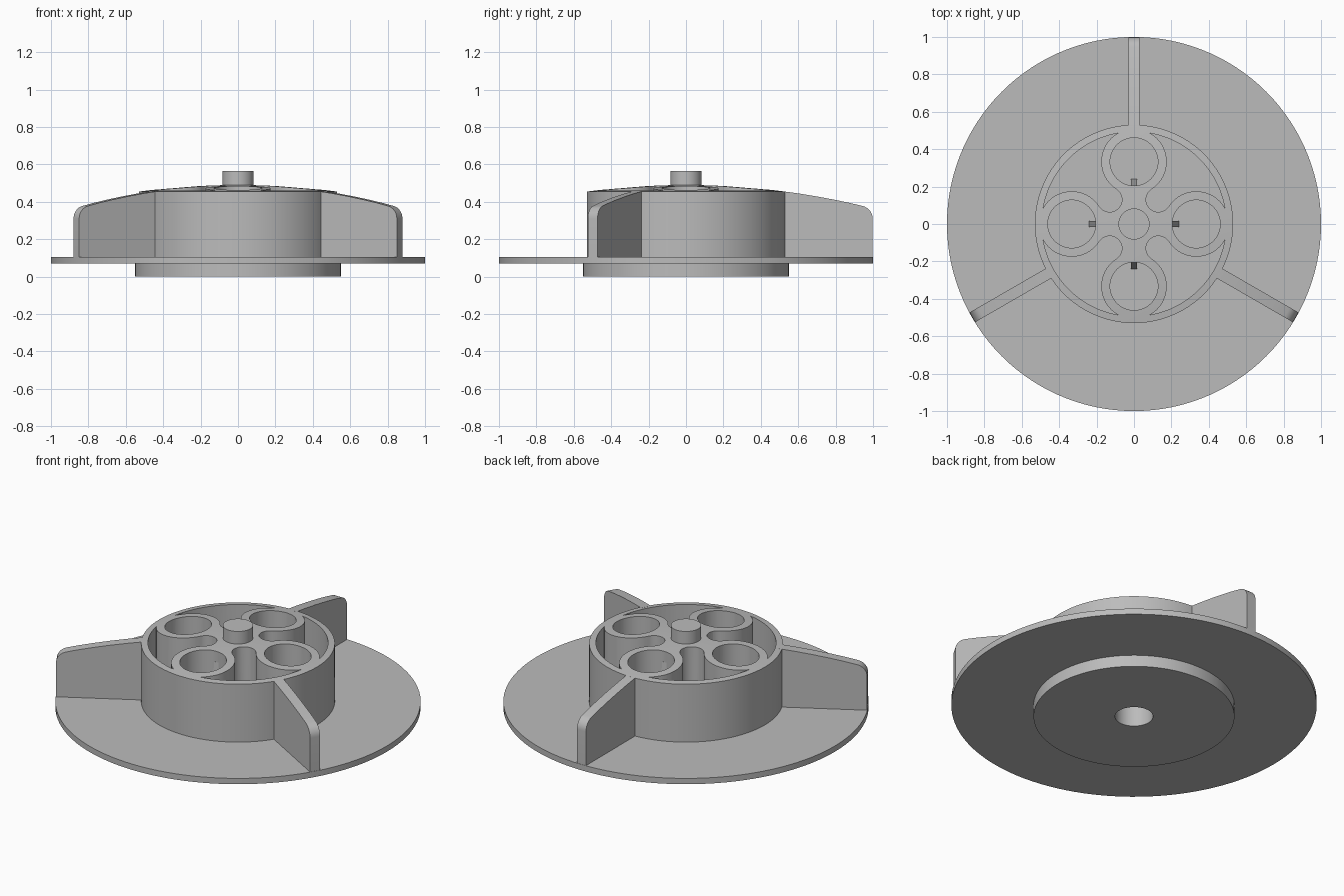
import bpy, bmesh, math
from math import cos, sin, radians, pi
from mathutils import Matrix, Vector

if "Cube" in bpy.data.objects:
    bpy.data.objects.remove(bpy.data.objects["Cube"], do_unlink=True)

grey = bpy.data.materials.new("light grey plastic")
grey.use_nodes = True
grey.diffuse_color = (0.5, 0.5, 0.5, 1)
grey.node_tree.nodes["Principled BSDF"].inputs["Base Color"].default_value = (0.5, 0.5, 0.5, 1)

DISC_TOP, RIM_R, RING_IN = 0.105, 0.53, 0.493
TUBE_D, TUBE_R, BORE_R, FILLET = 0.333, 0.175, 0.128, 0.066


def dome(r):
    """Height of the shallow crown at radius r."""
    return 0.49 - r * r / 8


def make_object(name, bm):
    bmesh.ops.recalc_face_normals(bm, faces=bm.faces)
    mesh = bpy.data.meshes.new(name)
    bm.to_mesh(mesh)
    bm.free()
    mesh.materials.append(grey)
    obj = bpy.data.objects.new(name, mesh)
    bpy.context.collection.objects.link(obj)
    return obj


def add_prism(bm, points, offset, matrix=Matrix()):
    """Extrude a closed outline along an offset vector."""
    face = bm.faces.new([bm.verts.new(matrix @ Vector(p)) for p in points])
    new = bmesh.ops.extrude_face_region(bm, geom=[face])["geom"]
    move = matrix.to_3x3() @ Vector(offset)
    bmesh.ops.translate(bm, vec=move, verts=[v for v in new if isinstance(v, bmesh.types.BMVert)])


def arc(cx, cy, r, start, end, n):
    steps = [start + (end - start) * i / n for i in range(n + 1)]
    return [(cx + r * cos(a), cy + r * sin(a)) for a in steps]


def turn(degrees):
    return Matrix.Rotation(radians(degrees), 4, "Z")


def smooth(obj):
    bpy.ops.object.select_all(action="DESELECT")
    obj.select_set(True)
    bpy.context.view_layer.objects.active = obj
    bpy.ops.object.shade_smooth_by_angle(angle=radians(30))


# Turned body: post, domed hub, wide disc, lower step and blind shaft hole
profile = [(0, 0.565), (0.083, 0.565)]
profile += [(r, dome(r)) for r in (0.083, 0.2, 0.3, 0.4, 0.47, RIM_R)]
profile += [(RIM_R, DISC_TOP), (1, DISC_TOP), (1, 0.07), (0.55, 0.07), (0.55, 0), (0.104, 0), (0.104, 0.25), (0, 0.25)]
bm = bmesh.new()
verts = [bm.verts.new((r, 0, z)) for r, z in profile]
edges = [bm.edges.new(pair) for pair in zip(verts, verts[1:])]
bmesh.ops.spin(bm, geom=verts + edges, cent=(0, 0, 0), axis=(0, 0, 1), angle=2 * pi, steps=120)
bmesh.ops.remove_doubles(bm, verts=bm.verts, dist=1e-4)
body = make_object("hub_and_disc", bm)

# Pocket outline: ring arc, tube arc, rounded inner end, tube arc
reach = TUBE_R + FILLET
c = (TUBE_D - math.sqrt(2 * reach ** 2 - TUBE_D ** 2)) / 2
lean = math.atan2(c, TUBE_D - c)
tip = math.acos((RING_IN ** 2 - TUBE_D ** 2 - TUBE_R ** 2) / (2 * TUBE_D * TUBE_R))
phi = math.atan2(TUBE_R * sin(tip), TUBE_D + TUBE_R * cos(tip))
outline = arc(0, 0, RING_IN, phi, pi / 2 - phi, 24)[:-1]
outline += arc(0, TUBE_D, TUBE_R, pi / 2 - tip, lean - pi / 2, 24)[:-1]
outline += arc(c, c, FILLET, pi / 2 + lean, 2 * pi - lean, 24)[:-1]
outline += arc(TUBE_D, 0, TUBE_R, pi - lean, tip, 24)[:-1]

# Cutters for four pockets and four bores
bm = bmesh.new()
bore = arc(TUBE_D, 0, BORE_R, 0, 2 * pi, 48)[:-1]
for k in range(4):
    for shape in (outline, bore):
        add_prism(bm, [(x, y, DISC_TOP) for x, y in shape], (0, 0, 0.6), turn(90 * k))
cutter = make_object("pocket_cutter", bm)
cutter.hide_render = True

cut = body.modifiers.new("pockets", "BOOLEAN")
cut.operation, cut.solver, cut.object = "DIFFERENCE", "EXACT", cutter
bpy.context.view_layer.objects.active = body
bpy.ops.object.modifier_apply(modifier=cut.name)
bpy.data.objects.remove(cutter, do_unlink=True)
smooth(body)

# Three radial fins that follow the crown and round off at the tip
corner = 0.07
fin_top = [(r, dome(r)) for r in (0.515, 0.6, 0.7, 0.8, 0.88)]
fin_top += arc(0.998 - corner, dome(0.94) - corner, corner, radians(76), 0, 8)
fin_outline = [(0.515, DISC_TOP - 0.01)] + fin_top + [(0.998, DISC_TOP - 0.01)]
for name, angle in (("back_fin", 90), ("front_right_fin", 210), ("front_left_fin", 330)):
    bm = bmesh.new()
    add_prism(bm, [(r, -0.03, z) for r, z in fin_outline], (0, 0.06, 0), turn(angle))
    smooth(make_object(name, bm))

# Tapered grip rib on the inner wall of each bore
bm = bmesh.new()
for k in range(4):
    rib = [(0.195, -0.015, DISC_TOP), (0.24, -0.015, DISC_TOP), (0.206, -0.015, 0.42), (0.195, -0.015, 0.42)]
    add_prism(bm, rib, (0, 0.03, 0), turn(90 * k))
make_object("bore_ribs", bm)
